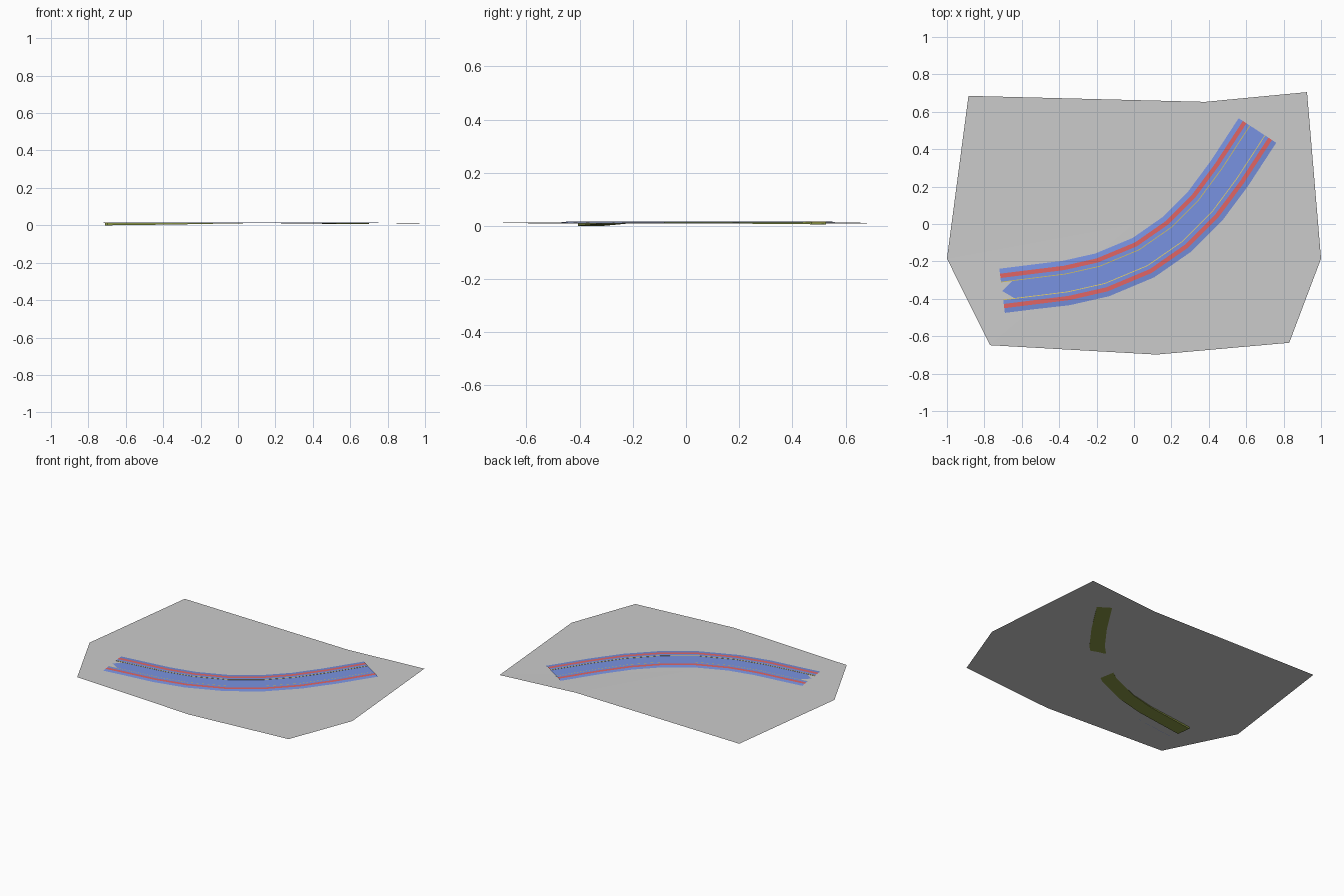
import bpy
from mathutils import Vector

if "Cube" in bpy.data.objects:
    bpy.data.objects.remove(bpy.data.objects["Cube"])


def material(name, color):
    m = bpy.data.materials.new(name)
    m.diffuse_color = (*color, 1)
    m.use_nodes = True
    m.node_tree.nodes["Principled BSDF"].inputs["Base Color"].default_value = m.diffuse_color
    return m


BLUE = material("blue", (0.19, 0.29, 0.75))
RED = material("red", (0.75, 0.13, 0.13))
YELLOW = material("yellow", (0.75, 0.6, 0.13))
OLIVE = material("olive", (0.25, 0.3, 0.06))


def add_mesh(name, verts, faces, mat=None):
    me = bpy.data.meshes.new(name)
    me.from_pydata(verts, [], faces)
    me.update()
    ob = bpy.data.objects.new(name, me)
    bpy.context.collection.objects.link(ob)
    if mat:
        me.materials.append(mat)
    return ob


# Road centre line and its side directions
path = [Vector(p) for p in [(-0.705, -0.358), (-0.36, -0.315), (-0.17, -0.272),
                            (0.05, -0.18), (0.23, -0.055), (0.38, 0.095),
                            (0.51, 0.27), (0.66, 0.50)]]
N = len(path)
tangents = [(path[min(i + 1, N - 1)] - path[max(i - 1, 0)]).normalized() for i in range(N)]
sides = [Vector((-t.y, t.x)) for t in tangents]


def strip(name, section, mat, notch=0.0, z_ends=None):
    """Sweep an open (offset, z) section along the road; notch pulls in the start edges."""
    k = len(section)
    verts = []
    for i in range(N):
        for off, z in section:
            p = path[i] + sides[i] * off
            if i == 0 and off:
                p = p + tangents[0] * notch
            verts.append((p.x, p.y, z_ends[i] if z_ends and z is None else z))
    # Wind faces so sections running left to right face upwards
    faces = [(i * k + j, i * k + j + 1, (i + 1) * k + j + 1, (i + 1) * k + j)
             for i in range(N - 1) for j in range(k - 1)]
    return add_mesh(name, verts, faces, mat)


# Ground plate
outline = [(-0.885, 0.685, .012), (-1, -0.185, .012), (-0.77, -0.648, .013),
           (0.12, -0.698, .012), (0.83, -0.635, .010), (1, -0.185, .008),
           (0.925, 0.705, .008), (0.38, 0.653, .012)]
n = len(outline)
add_mesh("ground_plate", outline + [(0, 0, .012)],
         [(i, (i + 1) % n, n) for i in range(n)])

# Central roadway, with its bed dipping below the ground at both ends
strip("roadway", [(0.046, .0138), (0, .0138), (-0.046, .0138)], BLUE, notch=0.06)
bed = [0.0, 0.004, 0.008, 0.0118, 0.0118, 0.010, 0.008, 0.006]
strip("road_bed", [(0.048, .0136), (0.048, None), (0.036, None), (-0.036, None),
                   (-0.048, None), (-0.048, .0136)], OLIVE, z_ends=bed)

# Raised shoulders on both sides
for s, label in ((1, "left"), (-1, "right")):
    def side(name, section, mat):
        pts = [(s * o, z) for o, z in section]
        strip(label + "_" + name, pts if s > 0 else pts[::-1], mat)

    side("outer_bank", [(0.12, .0125), (0.093, .0155)], BLUE)
    side("red_stripe", [(0.093, .0155), (0.070, .0155)], RED)
    side("inner_bank", [(0.070, .0155), (0.050, .0155)], BLUE)
    side("edge_line", [(0.050, .0155), (0.046, .0150), (0.046, .0130)], YELLOW)
